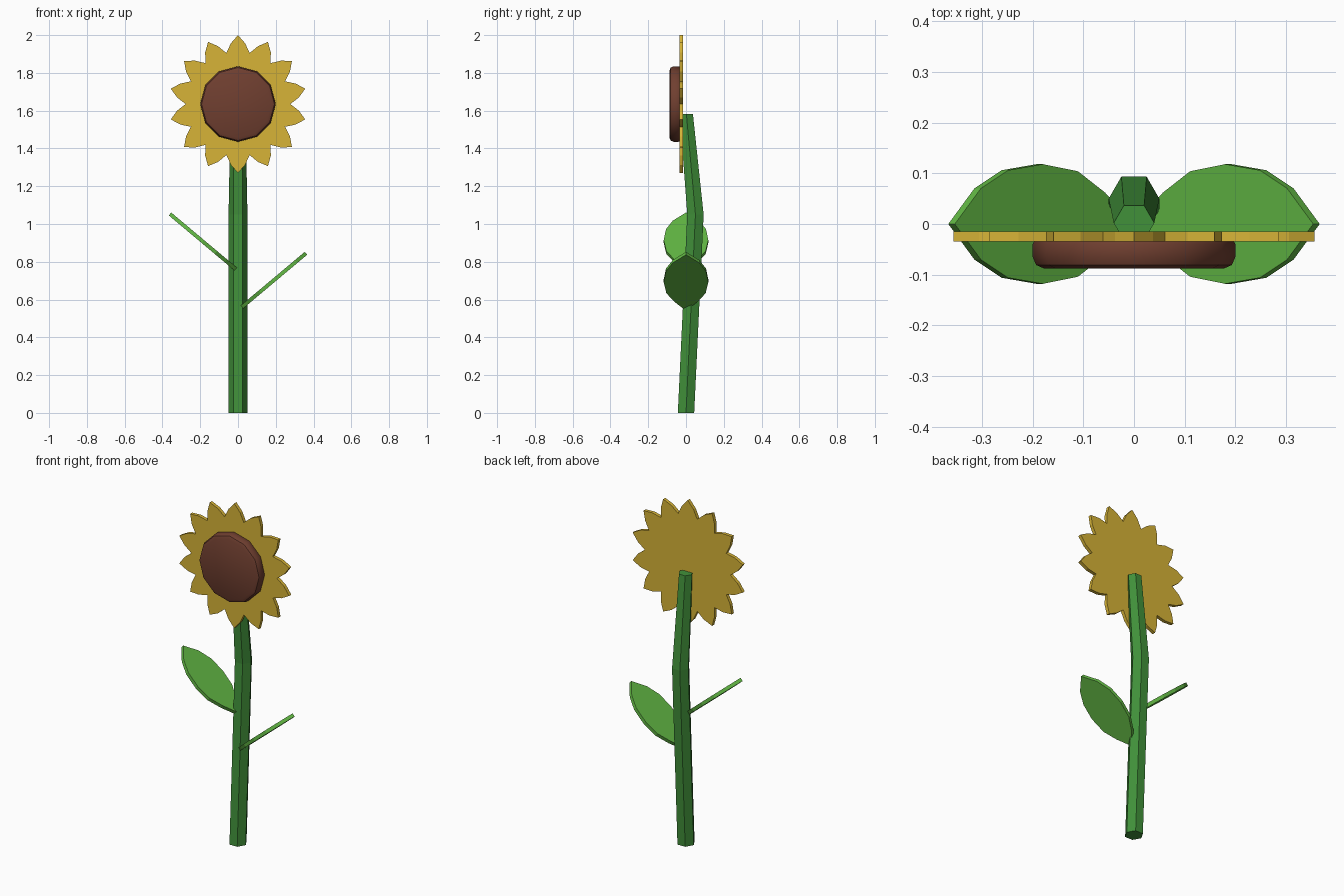
import bpy, bmesh
from math import sin, cos, pi, radians
from mathutils import Vector, Matrix

cube = bpy.data.objects.get("Cube")
if cube:
    bpy.data.objects.remove(cube, do_unlink=True)


def material(name, rgb):
    """Flat colour from 0-255 display values."""
    col = [((c / 255 + 0.055) / 1.055) ** 2.4 for c in rgb] + [1]
    m = bpy.data.materials.new(name)
    m.use_nodes = True
    m.diffuse_color = col
    bsdf = m.node_tree.nodes["Principled BSDF"]
    bsdf.inputs["Base Color"].default_value = col
    bsdf.inputs["Roughness"].default_value = 0.8
    return m


STEM = material("stem green", (65, 145, 58))
LEAF = material("leaf green", (98, 184, 68))
GOLD = material("petal gold", (215, 180, 55))
BROWN = material("seed brown", (112, 63, 48))


def loft(name, rings, mat):
    """Solid skinned through matching closed rings, capped at both ends."""
    bm = bmesh.new()
    loops = [[bm.verts.new(p) for p in ring] for ring in rings]
    n = len(loops[0])
    for a, b in zip(loops, loops[1:]):
        for i in range(n):
            j = (i + 1) % n
            bm.faces.new((a[i], a[j], b[j], b[i]))
    bm.faces.new(loops[0][::-1])
    bm.faces.new(loops[-1])
    bmesh.ops.recalc_face_normals(bm, faces=bm.faces)
    mesh = bpy.data.meshes.new(name)
    bm.to_mesh(mesh)
    bm.free()
    mesh.materials.append(mat)
    obj = bpy.data.objects.new(name, mesh)
    bpy.context.collection.objects.link(obj)
    return obj


HEAD_Z = 1.635


def head_ring(polar, y):
    """Ring in the plane of the flower head from (angle, radius) pairs."""
    return [(r * sin(a), y, HEAD_Z + r * cos(a)) for a, r in polar]


# Stem: hexagonal, bent once and tapering towards the head
stem_path = [(0, 0.0, 0.05), (0.05, 1.05, 0.05), (0.002, 1.582, 0.04)]
loft("stem", [[(r * cos(k * pi / 3), y + r * sin(k * pi / 3), z) for k in range(6)]
              for y, z, r in stem_path], STEM)

# Petals: one flat fourteen-pointed plate with bulging petal sides
step = 2 * pi / 14
star = [(k * step + t * step, r) for k in range(14)
        for t, r in ((0, 0.365), (0.26, 0.324), (0.5, 0.277), (0.74, 0.324))]
loft("petals", [head_ring(star, y) for y in (-0.035, -0.015)], GOLD)

# Seed disc: twelve-sided with rounded rims
disc_profile = [(-0.088, 0.177), (-0.081, 0.193), (-0.065, 0.2),
                (-0.04, 0.2), (-0.026, 0.193), (-0.017, 0.177)]
disc = loft("seed_disc", [head_ring([(k * pi / 6, r) for k in range(12)], y)
                          for y, r in disc_profile], BROWN)
bpy.context.view_layer.objects.active = disc
disc.select_set(True)
bpy.ops.object.shade_smooth_by_angle(angle=radians(35))
disc.select_set(False)

# Leaves: thin pointed plates rising outwards on either side
half = [(0.075, 0.062), (0.145, 0.104), (0.235, 0.118),
        (0.325, 0.106), (0.395, 0.07)]
outline = [(0, 0)] + half + [(0.462, 0)] + [(u, -v) for u, v in reversed(half)]
for name, side, base_z in (("left_leaf", 1, 0.548), ("right_leaf", -1, 0.756)):
    tilt = Matrix.Rotation(radians(-40), 3, 'Y')
    rings = []
    for w in (-0.01, 0.01):
        pts = [tilt @ Vector((u, v, w)) for u, v in outline]
        rings.append([(side * (p.x + 0.006), p.y, p.z + base_z) for p in pts])
    loft(name, rings, LEAF)
